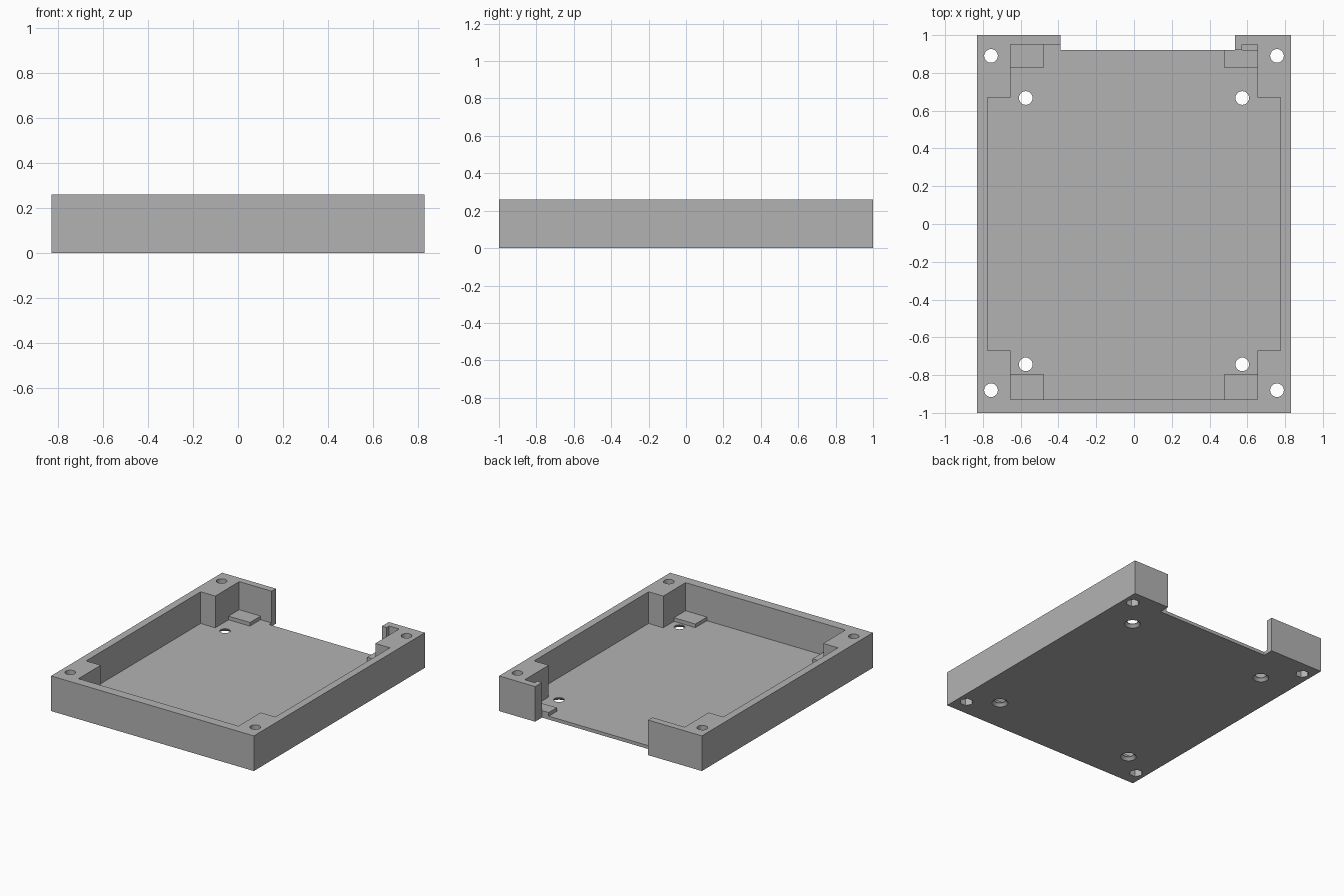
import bpy
import bmesh
from math import pi
from mathutils import Matrix

cube = bpy.data.objects.get("Cube")
if cube:
    bpy.data.objects.remove(cube, do_unlink=True)

HEIGHT, FLOOR, PAD_TOP = 0.26, 0.025, 0.052

grey = bpy.data.materials.new("plain grey")
grey.use_nodes = True
grey.diffuse_color = (0.45, 0.45, 0.45, 1)
grey.node_tree.nodes["Principled BSDF"].inputs["Base Color"].default_value = grey.diffuse_color


def make_object(name, bm):
    bmesh.ops.recalc_face_normals(bm, faces=bm.faces)
    mesh = bpy.data.meshes.new(name)
    bm.to_mesh(mesh)
    bm.free()
    mesh.materials.append(grey)
    ob = bpy.data.objects.new(name, mesh)
    bpy.context.collection.objects.link(ob)
    return ob


def prism(name, outline, z0, z1):
    bm = bmesh.new()
    face = bm.faces.new([bm.verts.new((x, y, z0)) for x, y in outline])
    grown = bmesh.ops.extrude_face_region(bm, geom=[face])["geom"]
    verts = [g for g in grown if isinstance(g, bmesh.types.BMVert)]
    bmesh.ops.translate(bm, verts=verts, vec=(0, 0, z1 - z0))
    return make_object(name, bm)


def box(name, x0, x1, y0, y1, z0, z1):
    return prism(name, [(x0, y0), (x1, y0), (x1, y1), (x0, y1)], z0, z1)


def cone(name, x, y, z0, z1, r0, r1, sides):
    bm = bmesh.new()
    place = Matrix.Translation((x, y, (z0 + z1) / 2)) @ Matrix.Rotation(pi / sides, 4, "Z")
    bmesh.ops.create_cone(bm, cap_ends=True, segments=sides, radius1=r0,
                          radius2=r1, depth=z1 - z0, matrix=place)
    return make_object(name, bm)


def cut(ob, cutter):
    cutter.hide_render = True
    mod = ob.modifiers.new("cut", "BOOLEAN")
    mod.operation = "DIFFERENCE"
    mod.solver = "EXACT"
    mod.object = cutter
    graph = bpy.context.evaluated_depsgraph_get()
    graph.update()
    mesh = bpy.data.meshes.new_from_object(ob.evaluated_get(graph))
    ob.modifiers.remove(mod)
    ob.data = mesh
    bpy.data.objects.remove(cutter, do_unlink=True)


# Tray: solid block, hollowed around the corner posts
tray = box("tray", -0.83, 0.83, -1, 1, 0, HEIGHT)
cavity = [(-0.655, -0.93), (0.655, -0.93), (0.655, -0.67), (0.775, -0.67),
          (0.775, 0.67), (0.655, 0.67), (0.655, 0.95), (0.573, 0.95),
          (0.573, 0.92), (0.5, 0.92), (0.5, 0.95), (-0.655, 0.95),
          (-0.655, 0.67), (-0.775, 0.67), (-0.775, -0.67), (-0.655, -0.67)]
cut(tray, prism("cavity_cutter", cavity, FLOOR, 0.4))

# Opening in the back wall
cut(tray, box("opening_cutter", -0.39, 0.535, 0.92, 1.2, -0.1, 0.4))

# Post holes with hexagonal nut pockets, floor holes with countersinks
for side in (-1, 1):
    for y in (-0.88, 0.89):
        cut(tray, cone("post_hole", side * 0.757, y, -0.1, 0.4, 0.036, 0.036, 32))
        cut(tray, cone("nut_pocket", side * 0.757, y, -0.05, 0.06, 0.047, 0.047, 6))
    for y in (-0.743, 0.667):
        cut(tray, cone("floor_hole", side * 0.573, y, -0.1, 0.1, 0.036, 0.036, 32))
        cut(tray, cone("countersink", side * 0.573, y, -0.02, 0.02, 0.073, 0.036, 32))

# Support pads in the cavity corners
box("front_right_pad", -0.655, -0.48, -0.93, -0.795, FLOOR, PAD_TOP)
box("front_left_pad", 0.48, 0.655, -0.93, -0.795, FLOOR, PAD_TOP)
box("back_right_pad", -0.655, -0.48, 0.825, 0.95, FLOOR, PAD_TOP)
box("back_left_pad", 0.48, 0.655, 0.825, 0.92, FLOOR, PAD_TOP)
